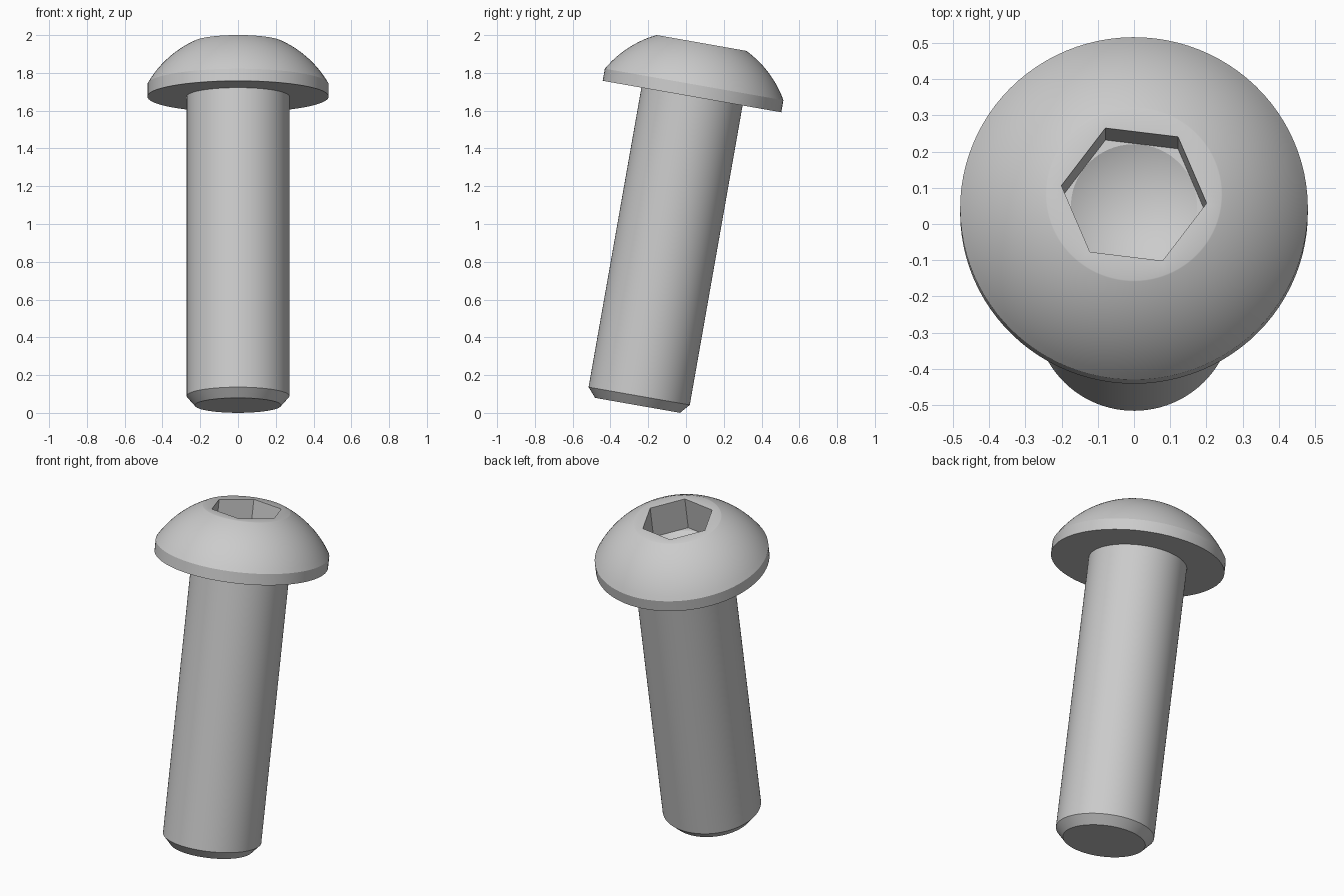
import bpy, bmesh
from math import radians, cos, sin, pi, sqrt
from mathutils import Matrix

old = bpy.data.objects.get("Cube")
if old:
    bpy.data.objects.remove(old, do_unlink=True)

SIDES = 96            # multiple of six, so socket corners fall on the rings
PHASE = radians(-7)   # turn of the hex socket
UNDER, RIM, TOP = 1.66, 1.725, 1.948   # heights along the axis
R_HEAD, R_FLAT, R_SHAFT, R_TIP, R_HEX = 0.48, 0.241, 0.272, 0.2285, 0.202


def circle(radius):
    return lambda a: radius


def hexagon(radius):
    apothem = radius * cos(pi / 6)
    return lambda a: apothem / cos(a % (pi / 3) - pi / 6)


# Domed side of the head: an arc centred on the axis
centre = (TOP**2 - RIM**2 + R_FLAT**2 - R_HEAD**2) / (2 * (TOP - RIM))
ball = sqrt(R_FLAT**2 + (TOP - centre)**2)
steps = 14
dome = []
for i in range(steps + 1):
    z = RIM + (TOP - RIM) * sin(pi / 2 * i / steps)
    dome.append((circle(sqrt(ball**2 - (z - centre)**2)), z))

floor = TOP - 0.19
sections = [
    (circle(R_TIP), 0), (circle(R_SHAFT), 0.05),            # tip chamfer
    (circle(R_SHAFT), UNDER), (circle(R_HEAD), UNDER),      # shank, flange
    *dome,
    (hexagon(R_HEX), TOP), (hexagon(R_HEX), floor),         # socket walls
    (circle(R_HEX * 0.862), floor),                         # drill edge
]

# Skin the sections into one closed surface
bm = bmesh.new()
rings = []
for radius, z in sections:
    ring = []
    for i in range(SIDES):
        a = 2 * pi * i / SIDES
        r = radius(a)
        ring.append(bm.verts.new((r * cos(a + PHASE), r * sin(a + PHASE), z)))
    rings.append(ring)
for low, high in zip(rings, rings[1:]):
    for i in range(SIDES):
        j = (i + 1) % SIDES
        bm.faces.new((low[i], low[j], high[j], high[i]))
bm.faces.new(rings[0][::-1])

# Drill cone at the bottom of the socket
apex = bm.verts.new((0, 0, floor - 0.1))
for i in range(SIDES):
    bm.faces.new((rings[-1][i], rings[-1][(i + 1) % SIDES], apex))
bmesh.ops.recalc_face_normals(bm, faces=bm.faces)

# Lean the bolt toward the back
bm.transform(Matrix.Translation((0, -0.2565, 0.04)) @ Matrix.Rotation(radians(-10), 4, 'X'))
mesh = bpy.data.meshes.new("button_head_bolt")
bm.to_mesh(mesh)
bm.free()
bolt = bpy.data.objects.new("button_head_bolt", mesh)
bpy.context.collection.objects.link(bolt)

steel = bpy.data.materials.new("grey_steel")
steel.use_nodes = True
colour = (0.6, 0.6, 0.6, 1)
steel.diffuse_color = colour
steel.node_tree.nodes["Principled BSDF"].inputs["Base Color"].default_value = colour
mesh.materials.append(steel)

bpy.ops.object.select_all(action='DESELECT')
bolt.select_set(True)
bpy.context.view_layer.objects.active = bolt
bpy.ops.object.shade_smooth_by_angle(angle=radians(28))
